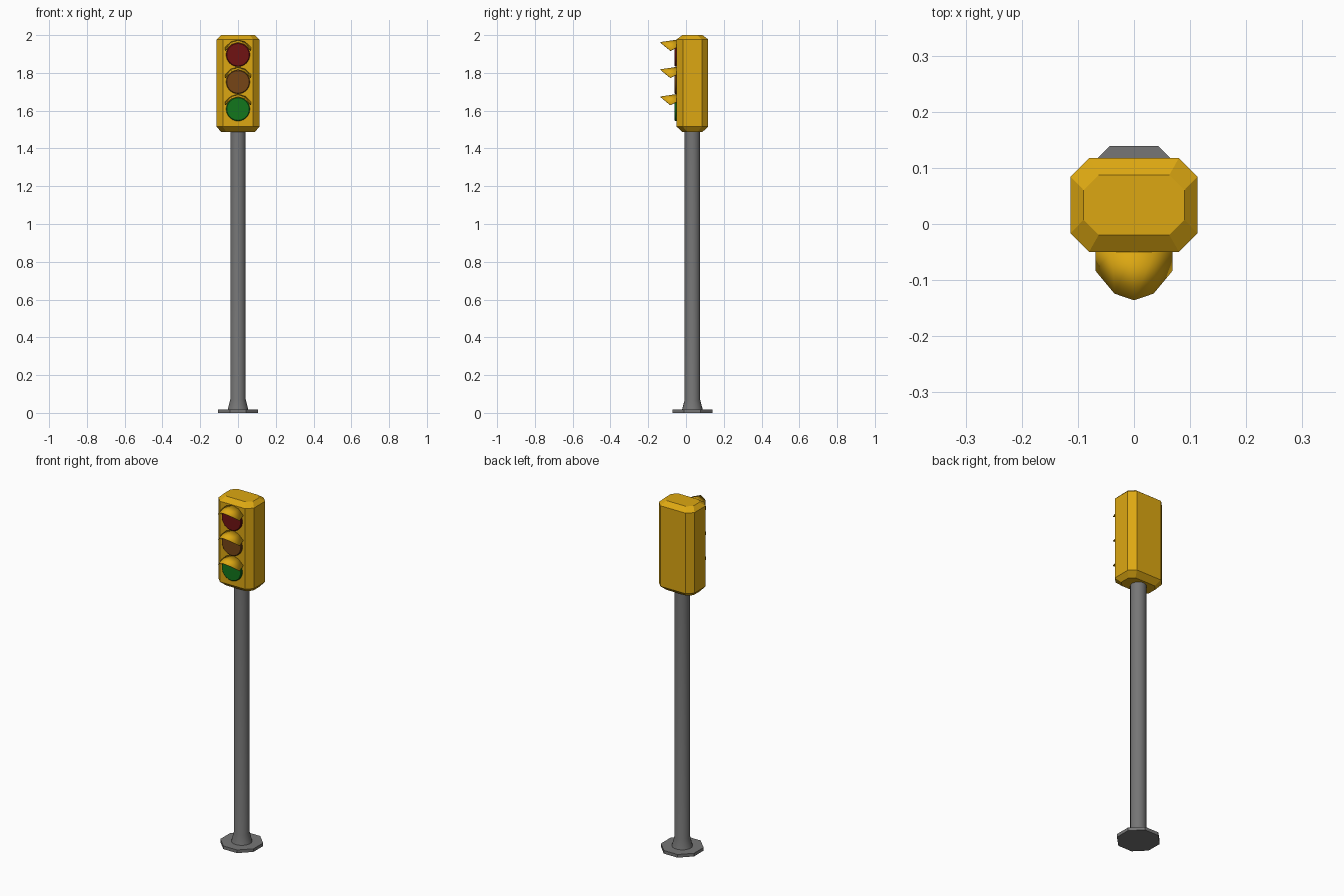
import bpy, bmesh, math

if "Cube" in bpy.data.objects:
    bpy.data.objects.remove(bpy.data.objects["Cube"])

def material(name, rgb):
    m = bpy.data.materials.new(name)
    m.diffuse_color = (*rgb, 1)
    m.use_nodes = True
    m.node_tree.nodes["Principled BSDF"].inputs["Base Color"].default_value = m.diffuse_color
    return m

YELLOW = material("signal_yellow", (0.72, 0.39, 0.006))
GREY = material("pole_grey", (0.18, 0.18, 0.18))
LENSES = [("red_lens", material("dark_red", (0.16, 0.006, 0.006)), 1.896),
          ("amber_lens", material("dark_amber", (0.18, 0.06, 0.008)), 1.752),
          ("green_lens", material("green", (0.006, 0.18, 0.012)), 1.608)]
CY = 0.034  # depth centre of pole and housing

def make(name, verts, faces, mat, smooth=None):
    me = bpy.data.meshes.new(name)
    me.from_pydata(verts, [], faces)
    bm = bmesh.new()
    bm.from_mesh(me)
    bmesh.ops.recalc_face_normals(bm, faces=bm.faces)
    bm.to_mesh(me)
    bm.free()
    me.materials.append(mat)
    ob = bpy.data.objects.new(name, me)
    bpy.context.collection.objects.link(ob)
    if smooth:
        bpy.ops.object.select_all(action='DESELECT')
        ob.select_set(True)
        bpy.context.view_layer.objects.active = ob
        bpy.ops.object.shade_smooth_by_angle(angle=math.radians(smooth))
    return ob

def loft(name, rings, mat, smooth=None):
    """Skin equal-length closed rings and cap both ends."""
    n = len(rings[0])
    faces = [(k*n + i, k*n + (i+1) % n, (k+1)*n + (i+1) % n, (k+1)*n + i)
             for k in range(len(rings) - 1) for i in range(n)]
    last = (len(rings) - 1) * n
    faces += [tuple(range(n)), tuple(range(last, last + n))]
    return make(name, [v for r in rings for v in r], faces, mat, smooth)

def circle(r, z, n, phase=0.0):
    return [(r*math.cos(phase + 2*math.pi*i/n), CY + r*math.sin(phase + 2*math.pi*i/n), z)
            for i in range(n)]

def octagon(hx, hy, cx, cy, z):
    """Rectangle with cut corners."""
    pts = [(hx, cy-hy), (hx, hy-cy), (hx-cx, hy), (cx-hx, hy),
           (-hx, hy-cy), (-hx, cy-hy), (cx-hx, -hy), (hx-cx, -hy)]
    return [(x, CY + y, z) for x, y in pts]

# Base plate, flared collar and pole
R8 = 0.105 / math.cos(math.pi / 8)
loft("base_plate", [circle(R8, z, 8, math.pi/8) for z in (0, 0.018)], GREY)
loft("pole", [circle(r, z, 24) for r, z in
              ((0.055, 0.016), (0.041, 0.07), (0.041, 1.50))], GREY, 35)

# Housing with chamfered edges
small = (0.09, 0.0535, 0.027, 0.027)
big = (0.113, 0.0835, 0.033, 0.033)
loft("housing", [octagon(*small, 1.488), octagon(*big, 1.515),
                 octagon(*big, 1.977), octagon(*small, 2.0)], YELLOW)

# Lenses and visors
# visor half profile: x back, z back, x front, y front, z front
half = [(0.069, 0.040, 0.069, -0.083, 0.022),
        (0.038, 0.069, 0.035, -0.124, 0.056),
        (0.0, 0.080, 0.0, -0.136, 0.067)]
profile = half + [(-a, b, -c, d, e) for a, b, c, d, e in half[1::-1]]
for name, mat, z in LENSES:
    rings = [[(r*math.cos(2*math.pi*i/32), y, z + r*math.sin(2*math.pi*i/32))
              for i in range(32)]
             for r, y in ((0.063, -0.045), (0.063, -0.057), (0.059, -0.061))]
    loft(name, rings, mat, 30)
    verts = [(a, -0.048, z + b) for a, b, *_ in profile]
    verts += [(c, d, z + e) for _, _, c, d, e in profile]
    visor = make(name.replace("lens", "visor"), verts,
                 [(i, i+1, i+6, i+5) for i in range(4)], YELLOW, 50)
    # make sure the sheet faces upward, then thicken it inward
    if visor.data.polygons[1].normal.z < 0:
        visor.data.flip_normals()
    sol = visor.modifiers.new("thickness", 'SOLIDIFY')
    sol.thickness = 0.003
    sol.offset = -1
